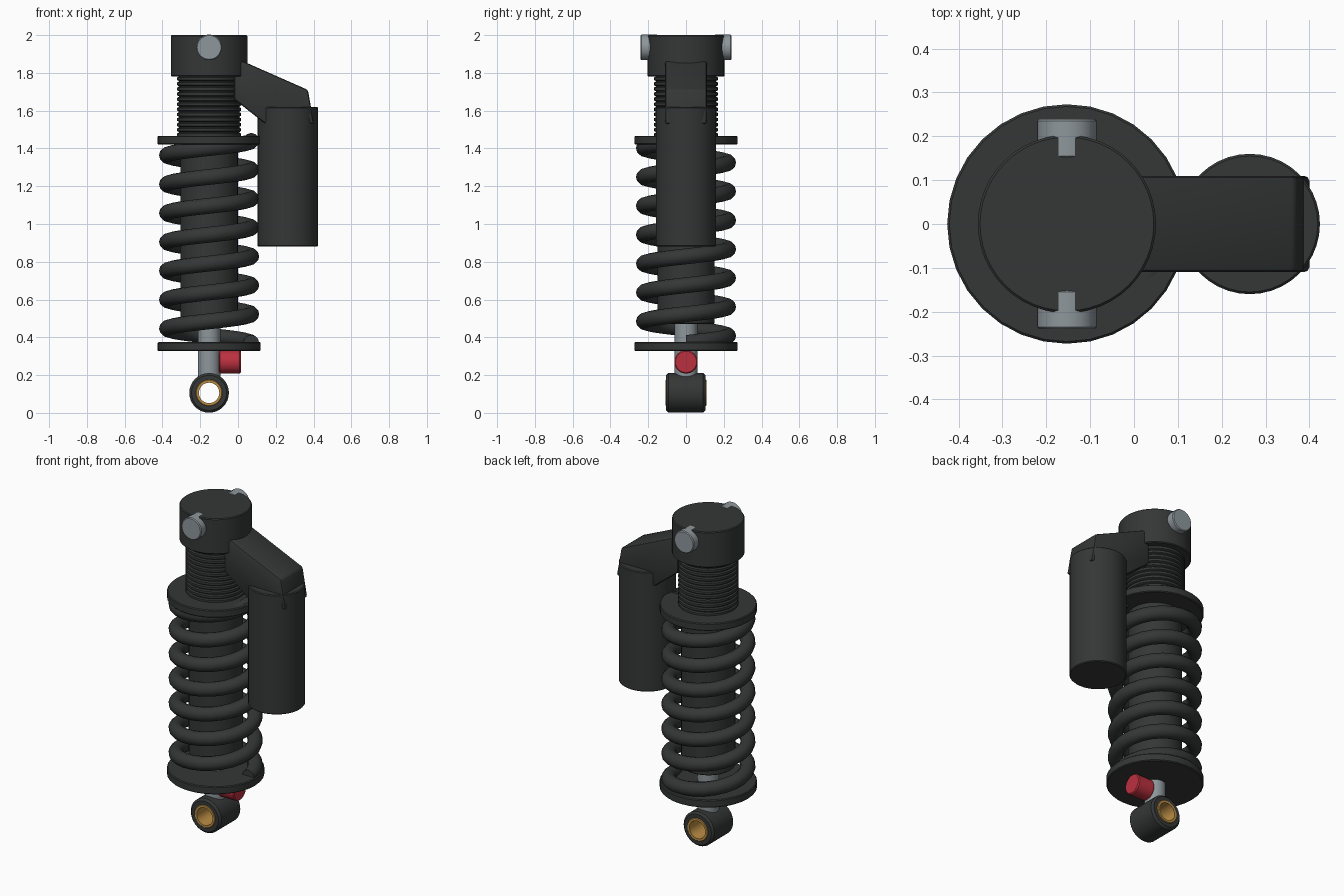
import bpy, bmesh
from math import sin, cos, pi, radians
from mathutils import Matrix, Vector

if "Cube" in bpy.data.objects:
    bpy.data.objects.remove(bpy.data.objects["Cube"])

AX = -0.153  # x position of the main shock axis


def material(name, rgb):
    m = bpy.data.materials.new(name)
    m.diffuse_color = (*rgb, 1)
    m.use_nodes = True
    m.node_tree.nodes["Principled BSDF"].inputs["Base Color"].default_value = m.diffuse_color
    return m


DARK = material("dark_metal", (0.035, 0.038, 0.037))
STEEL = material("steel", (0.27, 0.31, 0.33))
RED = material("red", (0.5, 0.03, 0.05))
BRONZE = material("bronze", (0.5, 0.27, 0.06))


def finish(name, bm, mat):
    bmesh.ops.recalc_face_normals(bm, faces=bm.faces)
    me = bpy.data.meshes.new(name)
    bm.to_mesh(me)
    bm.free()
    me.materials.append(mat)
    ob = bpy.data.objects.new(name, me)
    bpy.context.collection.objects.link(ob)
    bpy.ops.object.select_all(action='DESELECT')
    ob.select_set(True)
    bpy.context.view_layer.objects.active = ob
    bpy.ops.object.shade_smooth_by_angle(angle=radians(35))
    return ob


def lathe(name, profile, loc, mat, axis='Z', n=32, ring=False):
    """Revolve (radius, height) points; capped unless ring closes the profile."""
    bm = bmesh.new()
    rows = [[bm.verts.new((r * cos(2 * pi * i / n), r * sin(2 * pi * i / n), h))
             for i in range(n)] for r, h in profile]
    pairs = list(zip(rows, rows[1:]))
    if ring:
        pairs.append((rows[-1], rows[0]))
    else:
        bm.faces.new(rows[0])
        bm.faces.new(rows[-1])
    for a, b in pairs:
        for i in range(n):
            j = (i + 1) % n
            bm.faces.new((a[i], a[j], b[j], b[i]))
    rot = {'Z': Matrix(), 'X': Matrix.Rotation(pi / 2, 4, 'Y'),
           'Y': Matrix.Rotation(-pi / 2, 4, 'X')}[axis]
    bm.transform(Matrix.Translation(loc) @ rot)
    return finish(name, bm, mat)


def rod(name, r, h0, h1, loc, mat, axis='Z', bevel=0.005, n=32):
    b = bevel
    return lathe(name, [(r - b, h0), (r, h0 + b), (r, h1 - b), (r - b, h1)], loc, mat, axis, n)


def sleeve(name, r_out, r_in, h0, h1, loc, mat, b):
    return lathe(name, [(r_in, h0), (r_out - b, h0), (r_out, h0 + b),
                        (r_out, h1 - b), (r_out - b, h1), (r_in, h1)],
                 loc, mat, 'Y', 32, True)


# Top head with a mounting pin on each side
rod("top_head", 0.203, 1.78, 2.0, (AX, 0, 0), DARK, n=48)
for side, (a, b) in {"front": (-0.24, -0.15), "back": (0.15, 0.24)}.items():
    rod(f"mount_pin_{side}", 0.068, a, b, (AX, 0, 1.935), STEEL, 'Y')

# Threaded upper body
thread = [(0.16, 1.44)]
pitch = 0.027
for i in range(12):
    z = 1.46 + i * pitch
    thread += [(0.16, z), (0.169, z + 0.005), (0.169, z + 0.019), (0.16, z + 0.024)]
lathe("threaded_body", thread, (AX, 0, 0), DARK)

# Damper body, shaft and spring collars
rod("damper_body", 0.152, 0.47, 1.46, (AX, 0, 0), DARK)
rod("damper_shaft", 0.06, 0.17, 0.5, (AX, 0, 0), STEEL)
rod("upper_collar", 0.273, 1.42, 1.467, (AX, 0, 0), DARK)
rod("lower_collar", 0.273, 0.327, 0.375, (AX, 0, 0), DARK)

# Coil spring: circle swept along a right-handed helix
bm = bmesh.new()
turns, steps, sides, R, wire = 7, 24, 12, 0.223, 0.042
prev = None
for k in range(turns * steps + 1):
    t = 2 * pi * k / steps
    z = 0.37 + 1.07 * k / (turns * steps)
    out = Vector((cos(t), sin(t), 0))
    row = [bm.verts.new(Vector((AX, 0, z)) + out * (R + wire * cos(2 * pi * i / sides))
                        + Vector((0, 0, wire * sin(2 * pi * i / sides)))) for i in range(sides)]
    if prev:
        for i in range(sides):
            j = (i + 1) % sides
            bm.faces.new((prev[i], prev[j], row[j], row[i]))
    else:
        bm.faces.new(row)
    prev = row
bm.faces.new(prev)
finish("coil_spring", bm, DARK)

# Lower eyelet with bronze bushing, open through the middle
sleeve("lower_eyelet", 0.105, 0.066, -0.105, 0.103, (AX, 0, 0.106), DARK, 0.012)
sleeve("eyelet_bushing", 0.07, 0.054, -0.108, 0.108, (AX, 0, 0.106), BRONZE, 0.003)

# Trim the shaft end clear of the eyelet bore
shaft = bpy.data.objects["damper_shaft"]
for v in shaft.data.vertices:
    if v.co.z < 0.2:
        v.co.z = 0.106 + (0.085 ** 2 - min(0.06, abs(v.co.x - AX)) ** 2) ** 0.5 + 0.01

# Red adjuster knob
rod("adjuster_knob", 0.062, -0.1, 0.015, (0, 0, 0.27), RED, 'X', 0.006)

# Side reservoir
rod("reservoir", 0.16, 0.88, 1.62, (0.264, 0, 0), DARK, n=40)

# Bracket joining head and reservoir
bm = bmesh.new()
outline = [(-0.02, 1.875), (0.03, 1.86), (0.37, 1.71), (0.402, 1.53),
           (0.145, 1.53), (-0.02, 1.66)]
face = bm.faces.new([bm.verts.new((x, -0.11, z)) for x, z in outline])
ext = bmesh.ops.extrude_face_region(bm, geom=[face])
bmesh.ops.translate(bm, vec=(0, 0.22, 0),
                    verts=[g for g in ext["geom"] if isinstance(g, bmesh.types.BMVert)])
bmesh.ops.bevel(bm, geom=bm.edges[:], offset=0.012, segments=2, profile=0.5, affect='EDGES')
finish("reservoir_bracket", bm, DARK)
